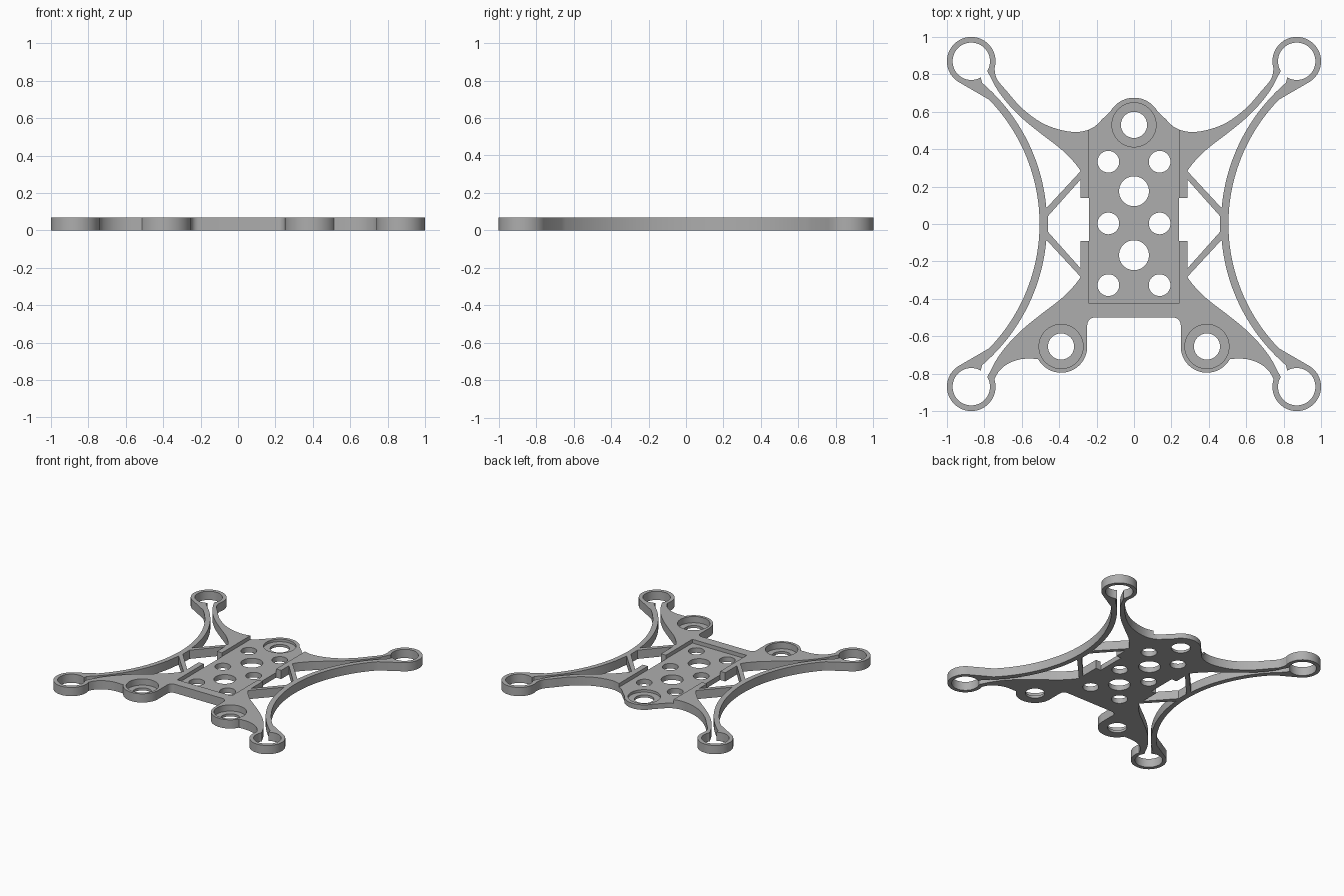
import bpy, bmesh
from math import sin, cos, radians
from mathutils import Vector

HEIGHT, FLOOR, SEAT = 0.07, 0.04, 0.02

cube = bpy.data.objects.get("Cube")
if cube:
    bpy.data.objects.remove(cube, do_unlink=True)

grey = bpy.data.materials.new("grey plastic")
grey.use_nodes = True
grey.diffuse_color = (0.42, 0.42, 0.42, 1)
grey.node_tree.nodes["Principled BSDF"].inputs["Base Color"].default_value = grey.diffuse_color


def arc(cx, cy, r, a0, a1, n=32):
    steps = [radians(a0 + (a1 - a0) * i / n) for i in range(n + 1)]
    return [(cx + r * cos(a), cy + r * sin(a)) for a in steps]


def circle(cx, cy, r):
    return arc(cx, cy, r, 0, 360, 64)[:-1]


def smooth(pts, n=6):
    """Smooth curve through the given points."""
    p = [Vector(q) for q in [pts[0]] + pts + [pts[-1]]]
    out = []
    for a, b, c, d in zip(p, p[1:], p[2:], p[3:]):
        for i in range(n):
            t = i / n
            v = 0.5 * (2 * b + (c - a) * t + (2 * a - 5 * b + 4 * c - d) * t * t
                       + (3 * b - a - 3 * c + d) * t ** 3)
            out.append(tuple(v))
    return out + [pts[-1]]


def flip(pts, sx, sy):
    return [(x * sx, y * sy) for x, y in pts]


def prism(name, outlines, z0, z1):
    """Extrude closed outlines from z0 to z1 as one object."""
    bm = bmesh.new()
    for pts in outlines:
        clean = []
        for q in pts:
            if not clean or (Vector(q) - Vector(clean[-1])).length > 1e-4:
                clean.append(q)
        face = bm.faces.new([bm.verts.new((x, y, z0)) for x, y in clean])
        top = bmesh.ops.extrude_face_region(bm, geom=[face])["geom"]
        verts = [g for g in top if isinstance(g, bmesh.types.BMVert)]
        bmesh.ops.translate(bm, verts=verts, vec=(0, 0, z1 - z0))
    bmesh.ops.recalc_face_normals(bm, faces=bm.faces)
    mesh = bpy.data.meshes.new(name)
    bm.to_mesh(mesh)
    bm.free()
    mesh.materials.append(grey)
    obj = bpy.data.objects.new(name, mesh)
    bpy.context.collection.objects.link(obj)
    return obj


def cut(target, name, outlines, z0):
    """Cut outlines out of the target from z0 upward."""
    cutter = prism(name, outlines, z0, HEIGHT + 0.1)
    cutter.hide_render = True
    mod = target.modifiers.new(name, 'BOOLEAN')
    mod.operation, mod.solver, mod.object = 'DIFFERENCE', 'EXACT', cutter
    bpy.context.view_layer.objects.active = target
    bpy.ops.object.modifier_apply(modifier=name)
    bpy.data.objects.remove(cutter, do_unlink=True)


# Outer silhouette, one half from the front middle round to the back middle
RING, PAD, BACK_PAD = 0.87, (0.39, -0.655), (0, 0.53)
ARM_X, ARM_R = 1.459, 0.954
half = [(0, -0.5)]
half += arc(0.21, -0.54, 0.04, 90, 0, 8)
half += arc(*PAD, 0.14, 180, 332)
half += smooth([(0.514, -0.721), (0.6, -0.722), (0.67, -0.745), (0.72, -0.785), (0.746, -0.83)])
half += arc(RING, -RING, 0.13, 162, 417, 48)
half += arc(ARM_X, 0, ARM_R, 224.2, 135.8, 48)
half += arc(RING, RING, 0.13, -57, 198, 48)
half += smooth([(0.746, 0.83), (0.733, 0.775), (0.68, 0.71), (0.6, 0.62), (0.5, 0.545),
                (0.4, 0.505), (0.3, 0.492), (0.22, 0.515), (0.165, 0.565), (0.126, 0.602)])
half += arc(*BACK_PAD, 0.145, 30, 90)
half[-1] = (0, half[-1][1])
outline = half + flip(half, -1, 1)[-2:0:-1]
frame = prism("drone_frame", [outline], 0, HEIGHT)

# Motor rings, lightening holes and screw holes
holes = [circle(sx * RING, sy * RING, 0.1) for sx in (-1, 1) for sy in (-1, 1)]
holes += [circle(sx * 0.137, y, 0.058) for sx in (-1, 1) for y in (-0.327, 0.003, 0.333)]
holes += [circle(0, y, 0.08) for y in (-0.167, 0.175)]
pads = [PAD, (-PAD[0], PAD[1]), BACK_PAD]
holes += [circle(*p, 0.07) for p in pads]

# Side windows with the battery strap notch
window = [(0.46, 0.042), (0.285, 0.238), (0.285, 0.14), (0.24, 0.14),
          (0.24, -0.09), (0.285, -0.09), (0.285, -0.238), (0.46, -0.042)]
holes += [window, flip(window, -1, 1)]
cut(frame, "through_holes", holes, -0.1)

# Slots between the curved outer arms and the inner struts
slot = arc(ARM_X, 0, ARM_R + 0.04, 175.1, 130.6, 32)
slot += [(0.82, 0.785), (0.84, 0.83), (0.79, 0.827)]
slot += smooth([(0.775, 0.8), (0.735, 0.725), (0.68, 0.65), (0.6, 0.567), (0.5, 0.485),
                (0.39, 0.4), (0.32, 0.33), (0.285, 0.283)])
cut(frame, "arm_slots", [flip(slot, sx, sy) for sx in (-1, 1) for sy in (-1, 1)], -0.1)

# Recessed deck, open at the back
deck = [(-0.241, -0.425), (0.241, -0.425), (0.241, 0.8), (-0.241, 0.8)]
cut(frame, "deck_recess", [deck], FLOOR)

# Round seats in the three mounting pads
cut(frame, "pad_seats", [circle(*p, 0.118) for p in pads], SEAT)

bpy.ops.object.select_all(action='DESELECT')
frame.select_set(True)
bpy.context.view_layer.objects.active = frame
bpy.ops.object.shade_smooth_by_angle(angle=radians(30))
